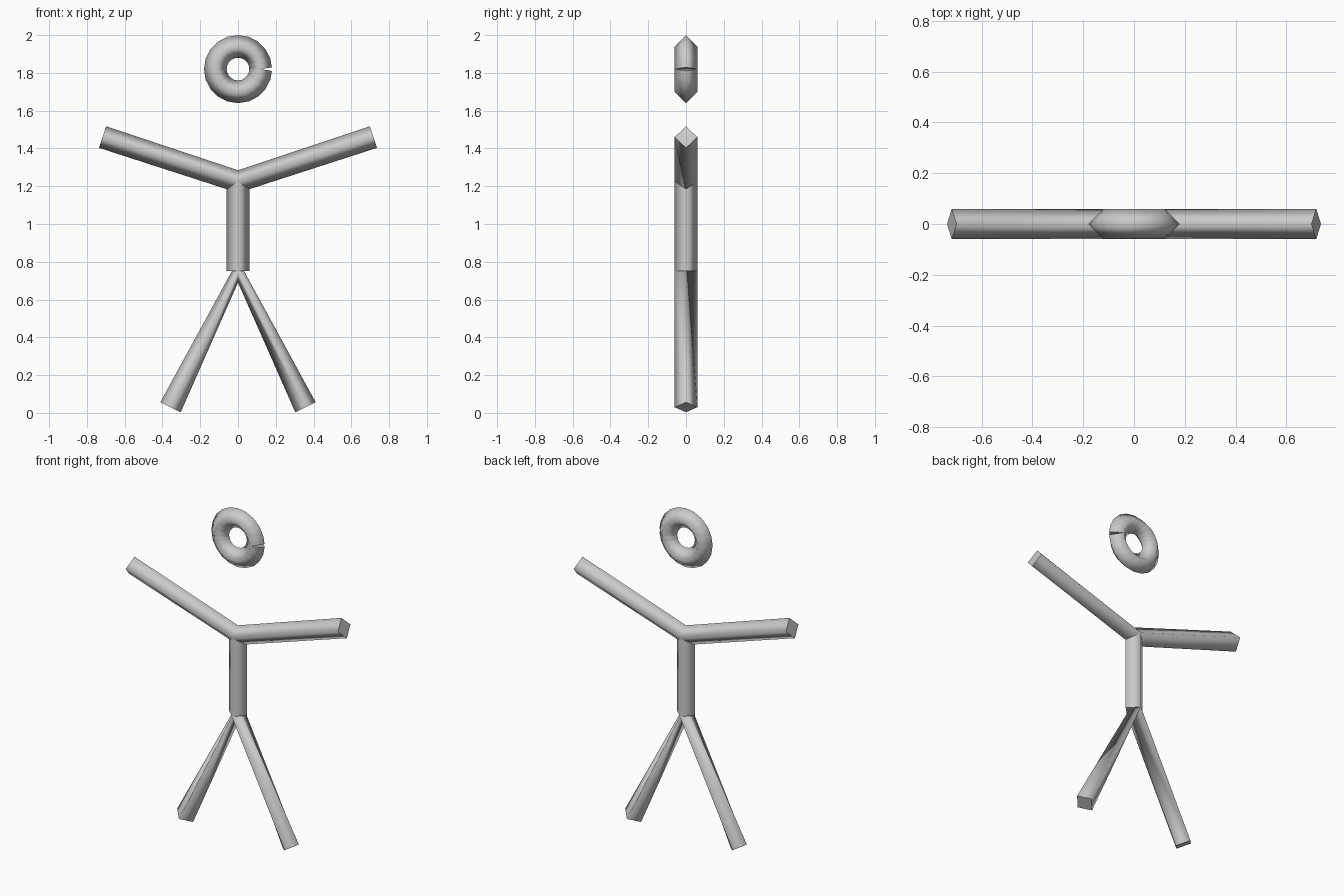
import bpy, bmesh, math
from mathutils import Vector

if "Cube" in bpy.data.objects:
    bpy.data.objects.remove(bpy.data.objects["Cube"])

R = 0.06          # half-width of the four-sided tube
grey = bpy.data.materials.new("plain grey")
grey.diffuse_color = (0.6, 0.6, 0.6, 1)
grey.use_nodes = True
grey.node_tree.nodes["Principled BSDF"].inputs["Base Color"].default_value = grey.diffuse_color


def tube(name, path):
    """Smooth diamond-section tube swept along (x, z) points, with flat end caps."""
    pts = [Vector((x, 0, z)) for x, z in path]
    segs = [(b - a).normalized() for a, b in zip(pts, pts[1:])]
    side = Vector((0, 1, 0))
    bm = bmesh.new()
    rings = []
    for i, p in enumerate(pts):
        # joints use the average direction of their two segments
        t = (segs[max(i - 1, 0)] + segs[min(i, len(segs) - 1)]).normalized()
        n = Vector((-t.z, 0, t.x))
        rings.append([bm.verts.new(p + d * R) for d in (n, side, -n, -side)])
    for a, b in zip(rings, rings[1:]):
        for k in range(4):
            j = (k + 1) % 4
            bm.faces.new((a[k], a[j], b[j], b[k])).smooth = True
    for ring in (rings[0], rings[-1]):
        cap = bm.faces.new(ring)
        for e in cap.edges:
            e.smooth = False
    bmesh.ops.recalc_face_normals(bm, faces=bm.faces[:])
    me = bpy.data.meshes.new(name)
    bm.to_mesh(me)
    bm.free()
    me.materials.append(grey)
    ob = bpy.data.objects.new(name, me)
    bpy.context.collection.objects.link(ob)
    return ob


# limbs and torso
tube("arms", [(-0.717, 1.46), (0, 1.225), (0.717, 1.46)])
tube("torso", [(0, 0.75), (0, 1.225)])
tube("legs", [(-0.357, 0.03), (0, 0.75), (0.357, 0.03)])

# head: open ring whose ends meet at +x, leaving a thin wedge gap
N = 20
tube("head_ring", [(0.12 * math.cos(2 * math.pi * i / N),
                    1.82 + 0.12 * math.sin(2 * math.pi * i / N)) for i in range(N + 1)])
